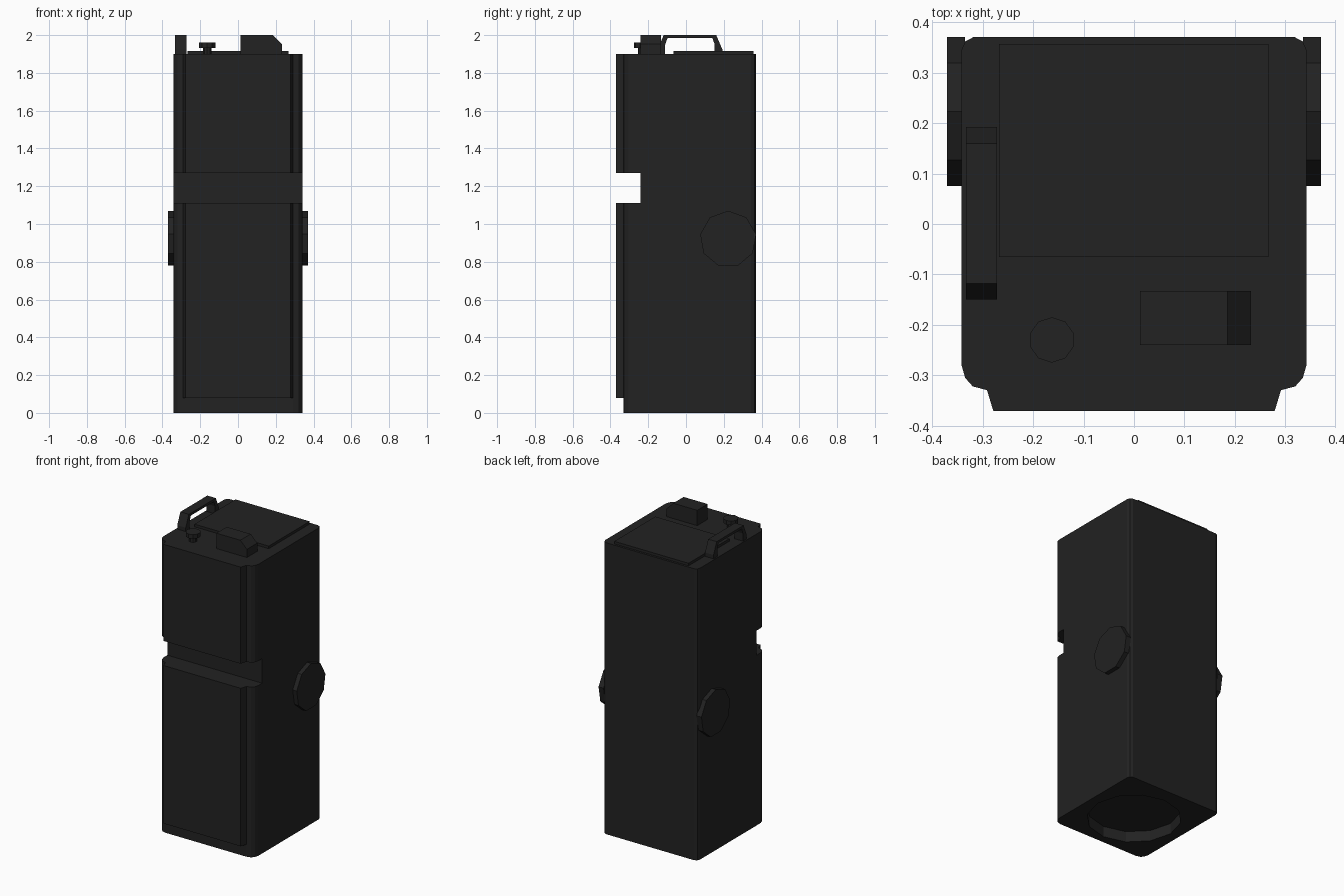
import bpy, bmesh, math
from mathutils import Matrix, Vector

if "Cube" in bpy.data.objects:
    bpy.data.objects.remove(bpy.data.objects["Cube"], do_unlink=True)

black = bpy.data.materials.new("matte black")
black.use_nodes = True
black.diffuse_color = (0.016, 0.016, 0.016, 1)
bsdf = next(n for n in black.node_tree.nodes if n.type == 'BSDF_PRINCIPLED')
bsdf.inputs["Base Color"].default_value = (0.016, 0.016, 0.016, 1)

# Axis letter -> how a profile point (u, v) at depth w is placed
PLACE = {
    'x': lambda u, v, w: (w, u, v),
    'y': lambda u, v, w: (u, w, v),
    'z': lambda u, v, w: (u, v, w),
}


def prism(name, points, lo, hi, axis='z'):
    """Extrude a 2D profile along an axis from lo to hi."""
    bm = bmesh.new()
    verts = [bm.verts.new(PLACE[axis](u, v, lo)) for u, v in points]
    face = bm.faces.new(verts)
    grown = bmesh.ops.extrude_face_region(bm, geom=[face])["geom"]
    move = Vector(PLACE[axis](0, 0, hi - lo))
    bmesh.ops.translate(bm, vec=move, verts=[g for g in grown if isinstance(g, bmesh.types.BMVert)])
    bmesh.ops.recalc_face_normals(bm, faces=bm.faces[:])
    mesh = bpy.data.meshes.new(name)
    bm.to_mesh(mesh)
    bm.free()
    mesh.materials.append(black)
    obj = bpy.data.objects.new(name, mesh)
    bpy.context.collection.objects.link(obj)
    return obj


def rect(u0, u1, v0, v1):
    return [(u0, v0), (u1, v0), (u1, v1), (u0, v1)]


def ring(cu, cv, r, n):
    """Regular polygon with one corner pointing up."""
    return [(cu + r * math.sin(math.tau * i / n), cv + r * math.cos(math.tau * i / n))
            for i in range(n)]


def mirrored(half):
    return half + [(-x, y) for x, y in reversed(half)]


def combine(target, other, operation):
    """Boolean another solid into the target, then drop it."""
    mod = target.modifiers.new(operation, 'BOOLEAN')
    mod.operation, mod.solver, mod.object = operation, 'EXACT', other
    bpy.context.view_layer.objects.active = target
    bpy.ops.object.modifier_apply(modifier=mod.name)
    bpy.data.objects.remove(other, do_unlink=True)


# Tall body with rounded corners
body = prism("body", mirrored([(0.29, -0.33), (0.32, -0.322), (0.335, -0.305), (0.342, -0.28),
                               (0.342, 0.345), (0.335, 0.362), (0.318, 0.371)]), 0, 1.9)

# Raised front panel, the slot across the front and the round recess underneath
combine(body, prism("front_panel", mirrored([(0.279, -0.371), (0.292, -0.328), (0.292, -0.3)]),
                    0.08, 1.9), 'UNION')
combine(body, prism("slot_cutter", rect(-0.5, 0.5, -0.5, -0.24), 1.11, 1.27), 'DIFFERENCE')
combine(body, prism("recess_cutter", ring(0, 0, 0.28, 12), -0.1, 0.07), 'DIFFERENCE')

# Side discs
for side, name in ((1, "left_disc"), (-1, "right_disc")):
    prism(name, ring(0.223, 0.92, 0.15, 9), side * 0.335, side * 0.371, 'x')

# Top plate
prism("top_plate", rect(-0.268, 0.267, -0.065, 0.357), 1.895, 1.917)

# Carry handle
handle = [(-0.15, 1.895), (-0.15, 1.925), (-0.118, 2), (0.16, 2), (0.192, 1.925), (0.192, 1.895),
          (0.152, 1.895), (0.152, 1.95), (0.14, 1.984), (-0.098, 1.984), (-0.11, 1.95), (-0.11, 1.895)]
prism("carry_handle", handle, -0.333, -0.272, 'x')

# Top block with one sloped corner
prism("top_block", [(0.012, 1.895), (0.232, 1.895), (0.232, 1.953), (0.185, 2), (0.012, 2)],
      -0.24, -0.133, 'y')

# Knob on its stem
prism("knob_stem", ring(-0.163, -0.23, 0.024, 10), 1.895, 1.935)
prism("knob", ring(-0.163, -0.23, 0.045, 10), 1.933, 1.96)
